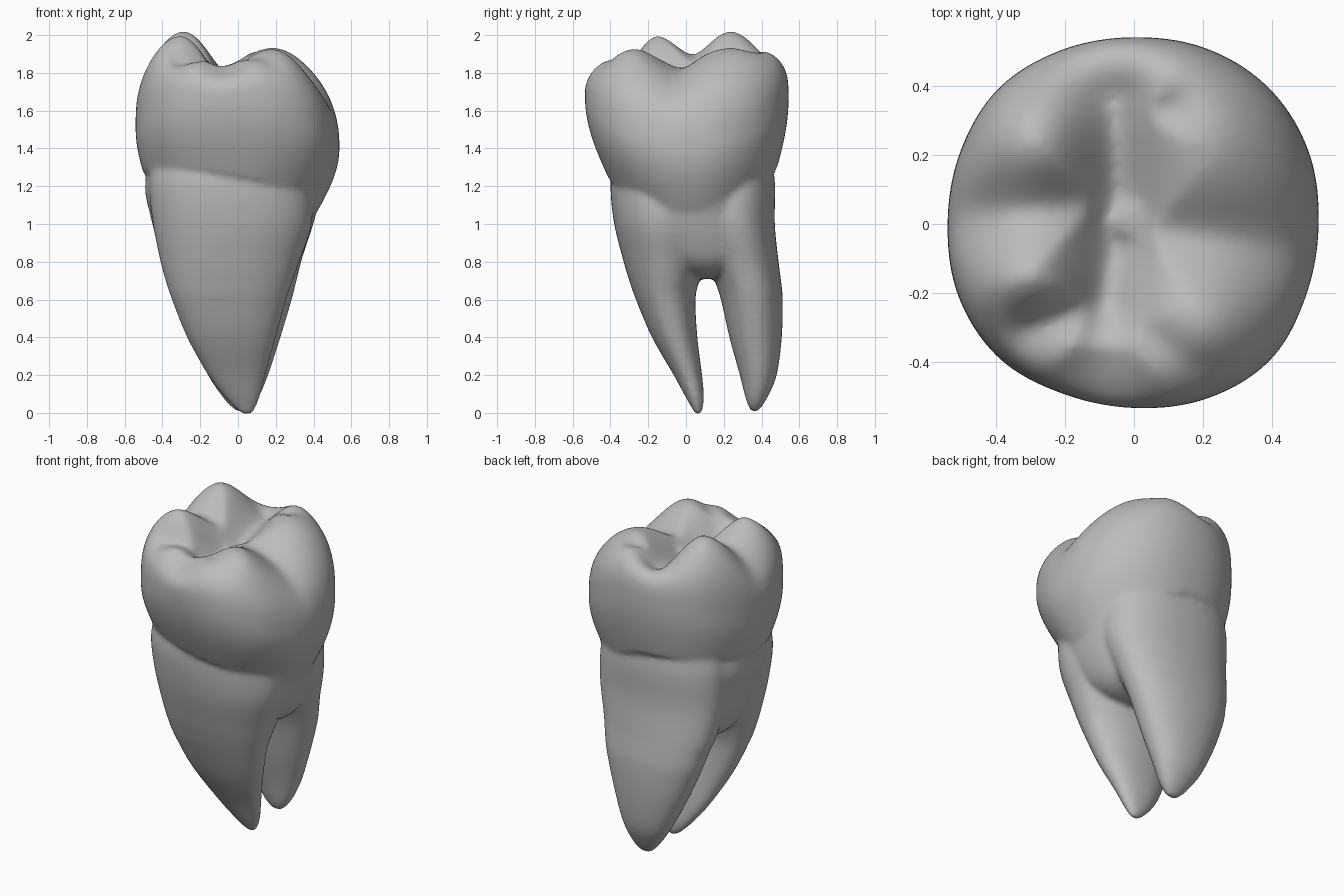
import bpy, bmesh, math
from mathutils import Vector

cube = bpy.data.objects.get("Cube")
if cube:
    bpy.data.objects.remove(cube)

SEG = 96
bm = bmesh.new()


def skin(rings):
    """Bridge rings of points into a closed body."""
    rows = [[bm.verts.new(p) for p in ring] for ring in rings]
    for a, b in zip(rows, rows[1:]):
        for i in range(SEG):
            j = (i + 1) % SEG
            bm.faces.new((a[i], a[j], b[j], b[i]))
    bm.faces.new(rows[0])
    bm.faces.new(rows[-1])


def blend(a, b, c, d, t):
    """Smooth step from b to c, guided by the neighbours a and d."""
    return b + t / 2 * (c - a + t * (2 * a - 5 * b + 4 * c - d + t * (3 * (b - c) + d - a)))


def around(values, angle):
    """Smooth closed interpolation of values spaced evenly by angle."""
    n = len(values)
    u = angle / math.tau * n
    i = int(u)
    return blend(*(values[(i + k) % n] for k in (-1, 0, 1, 2)), u - i)


def spline(rows, steps=6):
    """Refine a list of section rows smoothly."""
    out = []
    for i in range(len(rows) - 1):
        q = [rows[max(0, min(len(rows) - 1, i + k))] for k in (-1, 0, 1, 2)]
        for s in range(steps):
            out.append([blend(*column, s / steps) for column in zip(*q)])
    return out + [rows[-1]]


def loft(sections, power):
    """Rounded sections given as z, x min, x max, y min, y max."""
    rings = []
    for z, x0, x1, y0, y1 in spline(sections):
        ring = []
        for i in range(SEG):
            a = math.tau * i / SEG
            c, s = math.cos(a), math.sin(a)
            k = (abs(c) ** power + abs(s) ** power) ** (-1 / power)
            ring.append(((x0 + x1 + (x1 - x0) * c * k) / 2, (y0 + y1 + (y1 - y0) * s * k) / 2, z))
        rings.append(ring)
    skin(rings)


# Chewing surface: cusps (x, y, height, width) and grooves (from, to, depth, width)
CUSPS = [(-.33, -.2, .18, .23), (-.32, .25, .2, .23), (.2, -.36, .13, .2),
         (.23, .26, .09, .28), (.05, .47, .09, .2)]
GROOVES = [((-.06, .36), (-.05, .04), .17, .13), ((-.05, .04), (-.09, -.22), .17, .13),
           ((-.08, .06), (-.55, .02), .1, .13), ((-.05, 0), (.6, -.09), .07, .12),
           ((-.09, -.22), (.18, -.42), .06, .09), ((-.09, -.22), (-.3, -.3), .13, .09),
           ((-.1, -.2), (-.08, -.55), .06, .15), ((-.05, .3), (.1, .34), .08, .09)]


def surface(x, y):
    h = 1.86
    for cx, cy, height, w in CUSPS:
        h += height * math.exp(-((x - cx) ** 2 + (y - cy) ** 2) / w ** 2)
    cut = 0
    for a, b, depth, w in GROOVES:
        a, b, p = Vector(a), Vector(b), Vector((x, y))
        t = max(0, min(1, (p - a).dot(b - a) / (b - a).length_squared))
        d = (p - a.lerp(b, t)).length
        cut = max(cut, depth * math.exp(-(d / w) ** 1.6))
    return h - cut


# Crown: bulging wall above a wavy neck line, closed by the chewing surface
OUTLINE = [.537, .55, .557, .552, .543, .548, .557, .547,
           .542, .552, .553, .535, .535, .55, .56, .542]
BULGE_Z = [1.4, 1.66, 1.5, 1.68]
ROUNDING = [2.5, 3.8, 3.8, 3.2]
NECK_Z = [1.07, 1.17, 1.3, 1.31, 1.27, 1.3, 1.25, 1.18]
NECK_R = [.785, .89, .925, .77]
angles = [math.tau * i / SEG for i in range(SEG)]
rings = [[(.1 * math.cos(a), .1 * math.sin(a), 1.45) for a in angles]]
for s in range(13):
    t = s / 12
    ring = []
    for a in angles:
        r, neck = around(OUTLINE, a), around(NECK_R, a)
        r *= neck + (1 - neck) * math.sin(t * math.pi / 2)
        z0, z1 = around(NECK_Z, a), around(BULGE_Z, a)
        ring.append((r * math.cos(a), r * math.sin(a), z0 + (z1 - z0) * t))
    rings.append(ring)
for s in range(1, 56):
    t = math.pi / 2 * (1 - s / 56)
    ring = []
    for a in angles:
        e = 2 / around(ROUNDING, a)
        r = around(OUTLINE, a) * math.sin(t) ** e
        x, y, z = r * math.cos(a), r * math.sin(a), around(BULGE_Z, a)
        ring.append((x, y, z + (surface(x, y) - z) * math.cos(t) ** e))
    rings.append(ring)
skin(rings)

# Neck joining the two roots
loft([(1.42, -.46, .38, -.4, .45), (1.2, -.492, .44, -.395, .465), (1.05, -.465, .412, -.37, .45),
      (.9, -.425, .365, -.29, .43), (.8, -.38, .315, -.18, .37), (.74, -.31, .24, -.06, .26),
      (.71, -.2, .13, .03, .18)], 2.2)

# Front root
loft([(1.35, -.45, .36, -.38, .15), (1.2, -.47, .39, -.4, .15), (1, -.45, .39, -.38, .14),
      (.8, -.41, .325, -.33, .1), (.7, -.383, .29, -.3, .07), (.6, -.35, .255, -.265, .05),
      (.4, -.27, .2, -.18, .06), (.2, -.16, .145, -.065, .085), (.08, -.07, .115, 0, .095),
      (.01, 0, .085, .04, .085), (-.01, .03, .065, .05, .07)], 2.15)

# Back root
loft([(1.35, -.42, .36, 0, .455), (1.2, -.44, .39, 0, .472), (1, -.43, .39, .03, .47),
      (.8, -.4, .335, .11, .49), (.7, -.37, .31, .152, .503), (.6, -.34, .285, .185, .512),
      (.4, -.26, .225, .23, .507), (.2, -.16, .16, .285, .48), (.08, -.08, .11, .315, .43),
      (.025, -.03, .07, .335, .395), (.005, 0, .04, .35, .375)], 2.15)

bmesh.ops.recalc_face_normals(bm, faces=bm.faces)
mesh = bpy.data.meshes.new("molar_tooth")
bm.to_mesh(mesh)
bm.free()
tooth = bpy.data.objects.new("molar_tooth", mesh)
bpy.context.collection.objects.link(tooth)

# Fuse crown, neck and roots into one smooth skin
fuse = tooth.modifiers.new("fuse", 'REMESH')
fuse.mode = 'VOXEL'
fuse.voxel_size = .014
fuse.use_smooth_shade = True
soften = tooth.modifiers.new("soften", 'SMOOTH')
soften.factor = .5
soften.iterations = 10

grey = bpy.data.materials.new("tooth_grey")
grey.use_nodes = True
colour = (.5, .5, .5, 1)
grey.diffuse_color = colour
grey.node_tree.nodes["Principled BSDF"].inputs["Base Color"].default_value = colour
mesh.materials.append(grey)
